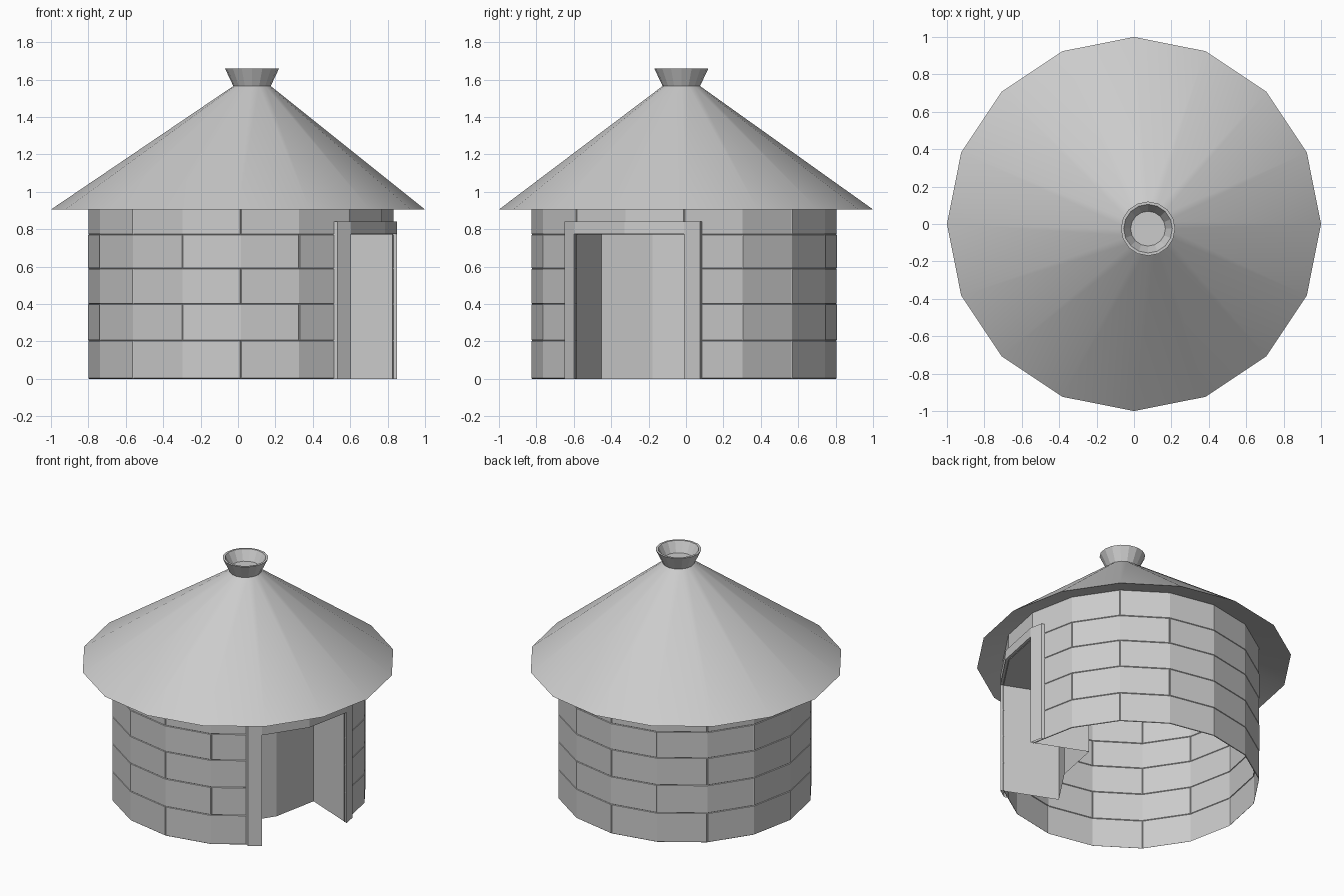
import bpy, bmesh
from math import sin, cos, pi, radians
from mathutils import Vector

if "Cube" in bpy.data.objects:
    bpy.data.objects.remove(bpy.data.objects["Cube"])

N = 16
CENTER = Vector((0.015, -0.01, 0))      # wall axis
ROWS = [0, 0.205, 0.40, 0.59, 0.772, 0.96]
WALL_R = 0.812


def polar(r, deg, z=0, c=CENTER):
    a = radians(deg)
    return Vector((c.x + r * cos(a), c.y + r * sin(a), z))


def finish(bm, name, recalc=True):
    bmesh.ops.remove_doubles(bm, verts=bm.verts[:], dist=1e-5)
    if recalc:
        bmesh.ops.recalc_face_normals(bm, faces=bm.faces[:])
    me = bpy.data.meshes.new(name)
    bm.to_mesh(me)
    bm.free()
    ob = bpy.data.objects.new(name, me)
    bpy.context.collection.objects.link(ob)
    return ob


def loft(bm, a, b, closed=False):
    """Quads between two point rows of equal length."""
    va = [bm.verts.new(p) for p in a]
    vb = [bm.verts.new(p) for p in b]
    n = len(va)
    for i in range(n if closed else n - 1):
        j = (i + 1) % n
        bm.faces.new((va[i], va[j], vb[j], vb[i]))
    return vb


def ring(r, z, c):
    return [polar(r, i * 360 / N, z, c) for i in range(N)]


# Brick wall: 16 columns, five courses, doorway columns left open
bm = bmesh.new()
grid = [[bm.verts.new(polar(WALL_R, c * 22.5, z)) for c in range(N)] for z in ROWS]
bricks = {}
for r in range(5):
    for c in range(N):
        if c >= 14 and r < 4:
            continue
        d = (c + 1) % N
        f = bm.faces.new((grid[r][c], grid[r][d], grid[r + 1][d], grid[r + 1][c]))
        bricks.setdefault((r, (c + r % 2) // 2 % 8), []).append(f)
bm.normal_update()
for faces in bricks.values():
    bmesh.ops.inset_region(bm, faces=faces, thickness=0.003, depth=0.004,
                           use_boundary=True, use_even_offset=True)
finish(bm, "brick_wall", recalc=False)

# Door frame with a deep recess, following the wall facets
T, H, FR = 0.775, 0.84, 0.834
inward = -Vector((cos(radians(-22.5)), sin(radians(-22.5)), 0))


def at(p, z):
    return Vector((p.x, p.y, z))


left, mid, right = (polar(FR, a) for a in (-45, -22.5, 0))
jamb = 0.27                              # share of the neighbouring facet
out_l = left.lerp(polar(FR, -67.5), jamb)
out_r = right.lerp(polar(FR, 22.5), jamb)
inner = [at(left, 0), at(left, T), at(left, T), at(mid, T),
         at(right, T), at(right, T), at(right, 0)]
outer = [at(out_l, 0), at(out_l, H), at(left, H), at(mid, H),
         at(right, H), at(out_r, H), at(out_r, 0)]
back = [p + inward * 0.39 for p in (left, mid, right)]

bm = bmesh.new()
loft(bm, inner, outer)
loft(bm, outer, [p + inward * 0.03 for p in outer])
finish(bm, "door_frame")

bm = bmesh.new()
loft(bm, inner, [p + inward * 0.39 for p in inner])
loft(bm, [at(p, 0) for p in back], [at(p, T) for p in back])
finish(bm, "door_recess")

# Roof: off-centre cone with a sloped eave underside
TOP = Vector((0.075, -0.025, 0))
ORIGIN = Vector((0, 0, 0))
bm = bmesh.new()
rim = ring(1.0, 0.905, ORIGIN)
loft(bm, rim, ring(0.1, 1.565, TOP), True)
loft(bm, ring(WALL_R, 0.96, CENTER), rim, True)
roof = finish(bm, "roof")
bpy.context.view_layer.objects.active = roof
roof.select_set(True)
bpy.ops.object.shade_smooth_by_angle(angle=radians(30))
roof.select_set(False)

# Flared smoke cap with a sunken floor
bm = bmesh.new()
profile = [(0.1, 1.565), (0.145, 1.66), (0.13, 1.66), (0.093, 1.59)]
for (r0, z0), (r1, z1) in zip(profile, profile[1:]):
    last = loft(bm, ring(r0, z0, TOP), ring(r1, z1, TOP), True)
bm.faces.new(last)
finish(bm, "smoke_cap")
